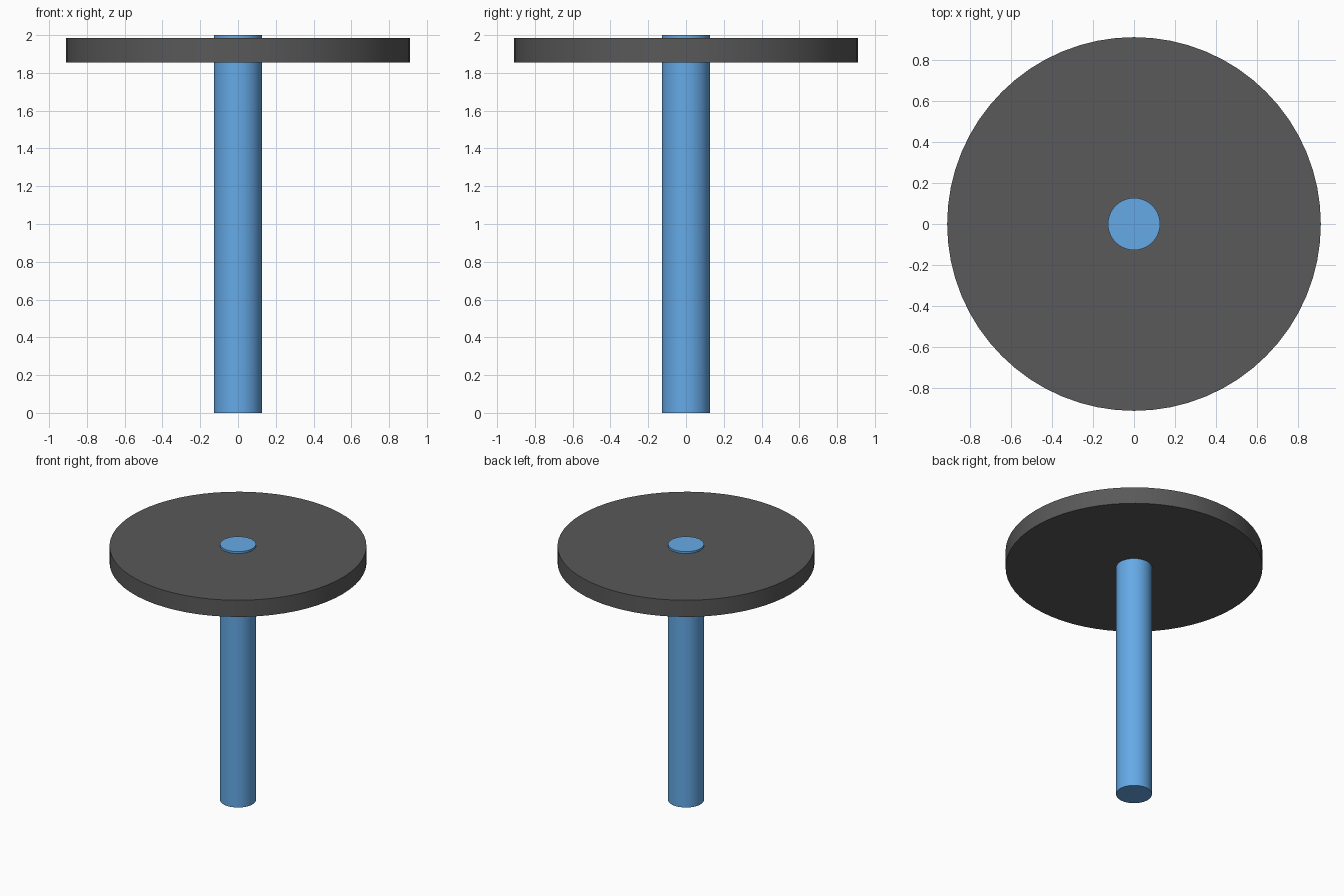
import bpy
import math

if "Cube" in bpy.data.objects:
    bpy.data.objects.remove(bpy.data.objects["Cube"])


def material(name, color):
    m = bpy.data.materials.new(name)
    m.diffuse_color = color
    m.use_nodes = True
    m.node_tree.nodes["Principled BSDF"].inputs["Base Color"].default_value = m.diffuse_color
    return m


def cylinder(name, radius, z0, z1, mat):
    bpy.ops.mesh.primitive_cylinder_add(
        vertices=64, radius=radius, depth=z1 - z0, location=(0, 0, (z0 + z1) / 2))
    obj = bpy.context.object
    obj.name = name
    obj.data.materials.append(mat)
    bpy.ops.object.shade_smooth_by_angle(angle=math.radians(30))
    return obj


blue = material("blue", (0.13, 0.40, 0.80, 1))
dark = material("dark_grey", (0.10, 0.10, 0.10, 1))

# Round post running through the disc
cylinder("post", 0.127, 0.0, 2.0, blue)
# Flat disc just below the post's top end
cylinder("disc", 0.91, 1.855, 1.985, dark)
